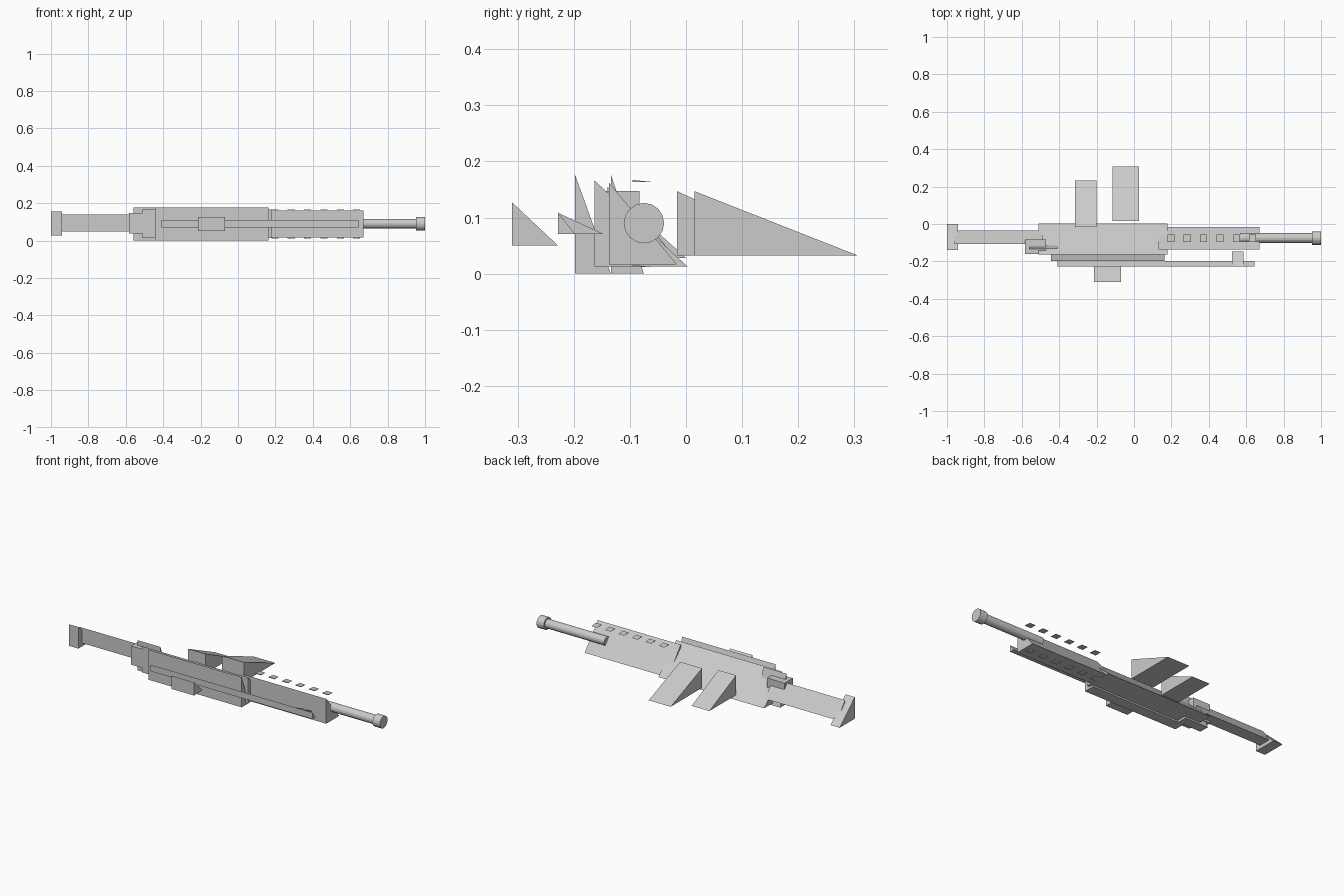
import bpy, bmesh, math
from mathutils import Matrix

if "Cube" in bpy.data.objects:
    bpy.data.objects.remove(bpy.data.objects["Cube"])

grey = bpy.data.materials.new("plain_grey")
grey.diffuse_color = (0.6, 0.6, 0.6, 1)
grey.use_nodes = True
grey.node_tree.nodes["Principled BSDF"].inputs["Base Color"].default_value = grey.diffuse_color


def finish(name, bm):
    bmesh.ops.recalc_face_normals(bm, faces=bm.faces)
    mesh = bpy.data.meshes.new(name)
    bm.to_mesh(mesh)
    bm.free()
    mesh.materials.append(grey)
    obj = bpy.data.objects.new(name, mesh)
    bpy.context.collection.objects.link(obj)
    return obj


def prism(name, x0, x1, profile):
    """Extrude a (y, z) profile along x."""
    bm = bmesh.new()
    face = bm.faces.new([bm.verts.new((x0, y, z)) for y, z in profile])
    out = bmesh.ops.extrude_face_region(bm, geom=[face])
    verts = [v for v in out["geom"] if isinstance(v, bmesh.types.BMVert)]
    bmesh.ops.translate(bm, vec=(x1 - x0, 0, 0), verts=verts)
    return finish(name, bm)


def wedge(name, x0, x1, y0, y1, z0, z1):
    """Right-angled wedge, upright at y0 and tapering down to y1."""
    return prism(name, x0, x1, [(y0, z0), (y1, z0), (y0, z1)])


def tube(name, x0, x1, radius, y=-0.075, z=0.09):
    bm = bmesh.new()
    place = Matrix.Translation(((x0 + x1) / 2, y, z)) @ Matrix.Rotation(math.pi / 2, 4, 'Y')
    bmesh.ops.create_cone(bm, cap_ends=True, segments=16, radius1=radius,
                          radius2=radius, depth=x1 - x0, matrix=place)
    return finish(name, bm)


# Main body
wedge("receiver", -0.51, 0.178, -0.163, 0.003, 0.0125, 0.166)
wedge("side_plate", -0.445, 0.163, -0.198, -0.134, 0.0, 0.177)
wedge("rear_plate", -0.56, -0.41, -0.134, -0.075, 0.0, 0.177)
wedge("handguard", 0.13, 0.67, -0.137, -0.016, 0.016, 0.162)

# Stock
wedge("stock_arm", -0.96, -0.49, -0.107, -0.035, 0.048, 0.139)
wedge("butt_plate", -1.0, -0.94, -0.14, 0.0, 0.028, 0.155)
prism("stock_hinge", -0.583, -0.47,
      [(-0.16, 0.037), (-0.083, 0.037), (-0.083, 0.147), (-0.16, 0.147)])

# Grip and magazine
wedge("grip", -0.315, -0.20, -0.016, 0.233, 0.032, 0.147)
wedge("magazine", -0.115, 0.028, 0.015, 0.307, 0.032, 0.147)

# Sight rail
wedge("sight_rail", -0.41, 0.643, -0.228, -0.198, 0.071, 0.109)
wedge("rear_sight", -0.215, -0.07, -0.31, -0.228, 0.05, 0.127)
wedge("front_sight", 0.525, 0.585, -0.225, -0.148, 0.071, 0.107)

# Barrel
tube("barrel", 0.567, 0.96, 0.026)
tube("muzzle", 0.953, 1.0, 0.036)

# Vent plates above and below the handguard
for i in range(6):
    x = 0.197 + 0.0875 * i
    for side, z in (("upper", 0.163), ("lower", 0.0115)):
        wedge(f"{side}_vent_{i + 1}", x - 0.019, x + 0.019, -0.095, -0.055, z, z + 0.004)
